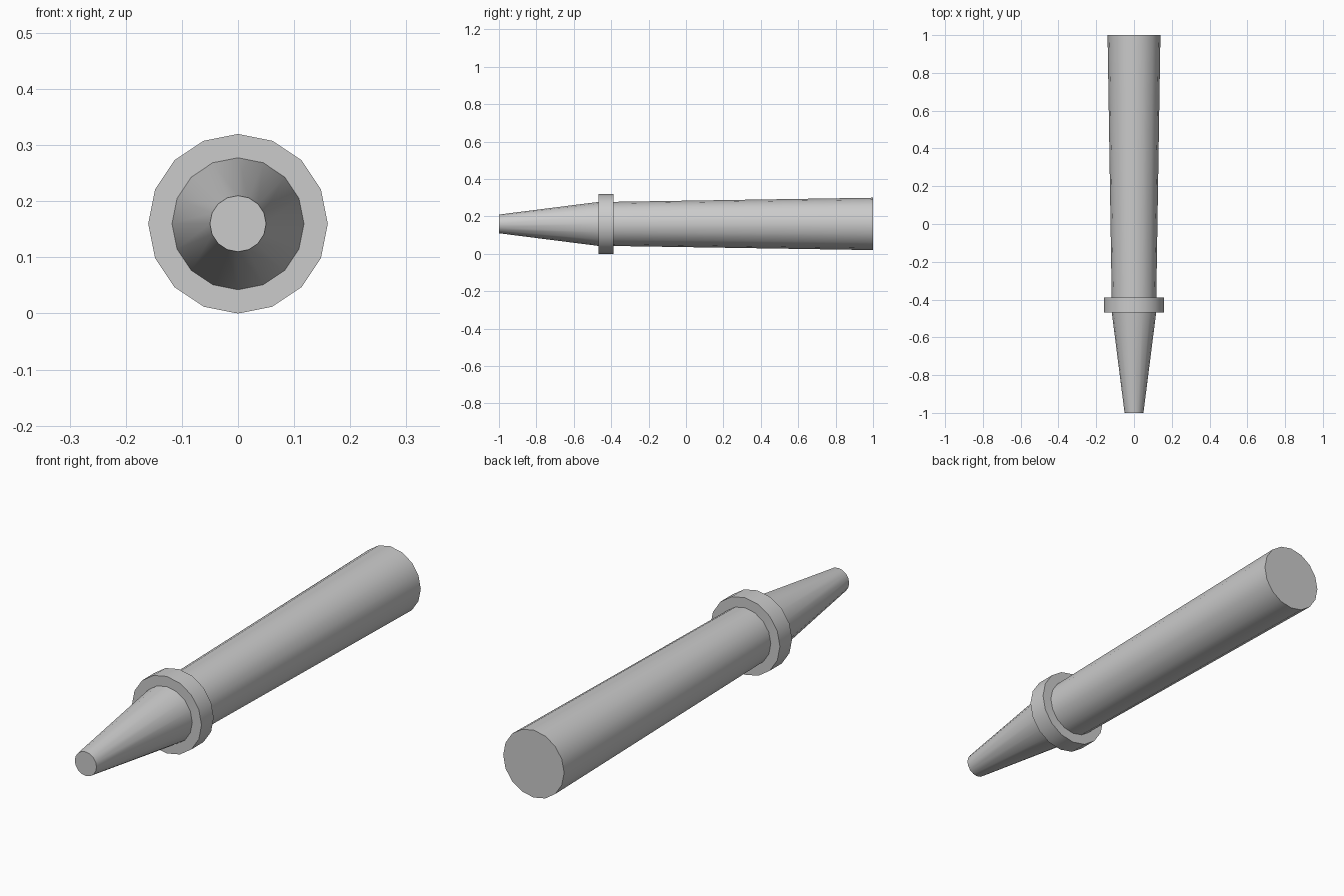
import bpy
from math import radians

if "Cube" in bpy.data.objects:
    bpy.data.objects.remove(bpy.data.objects["Cube"])

SIDES = 16
AXIS_Z = 0.16


def tapered_part(name, y0, y1, r0, r1):
    """Capped round section lying along y, radius r0 at y0 and r1 at y1."""
    bpy.ops.mesh.primitive_cone_add(
        vertices=SIDES, radius1=r0, radius2=r1, depth=y1 - y0,
        location=(0, (y0 + y1) / 2, AXIS_Z), rotation=(radians(-90), 0, 0))
    obj = bpy.context.object
    obj.name = name
    bpy.ops.object.transform_apply(location=False, rotation=True, scale=False)
    bpy.ops.object.shade_smooth_by_angle(angle=radians(30))
    return obj


# Narrow tapered tip at the front
tapered_part("tip", -1.0, -0.465, 0.05, 0.118)
# Raised ring between tip and barrel
tapered_part("collar", -0.468, -0.388, 0.16, 0.16)
# Long barrel, flaring slightly to the back
tapered_part("barrel", -0.39, 1.0, 0.118, 0.14)
